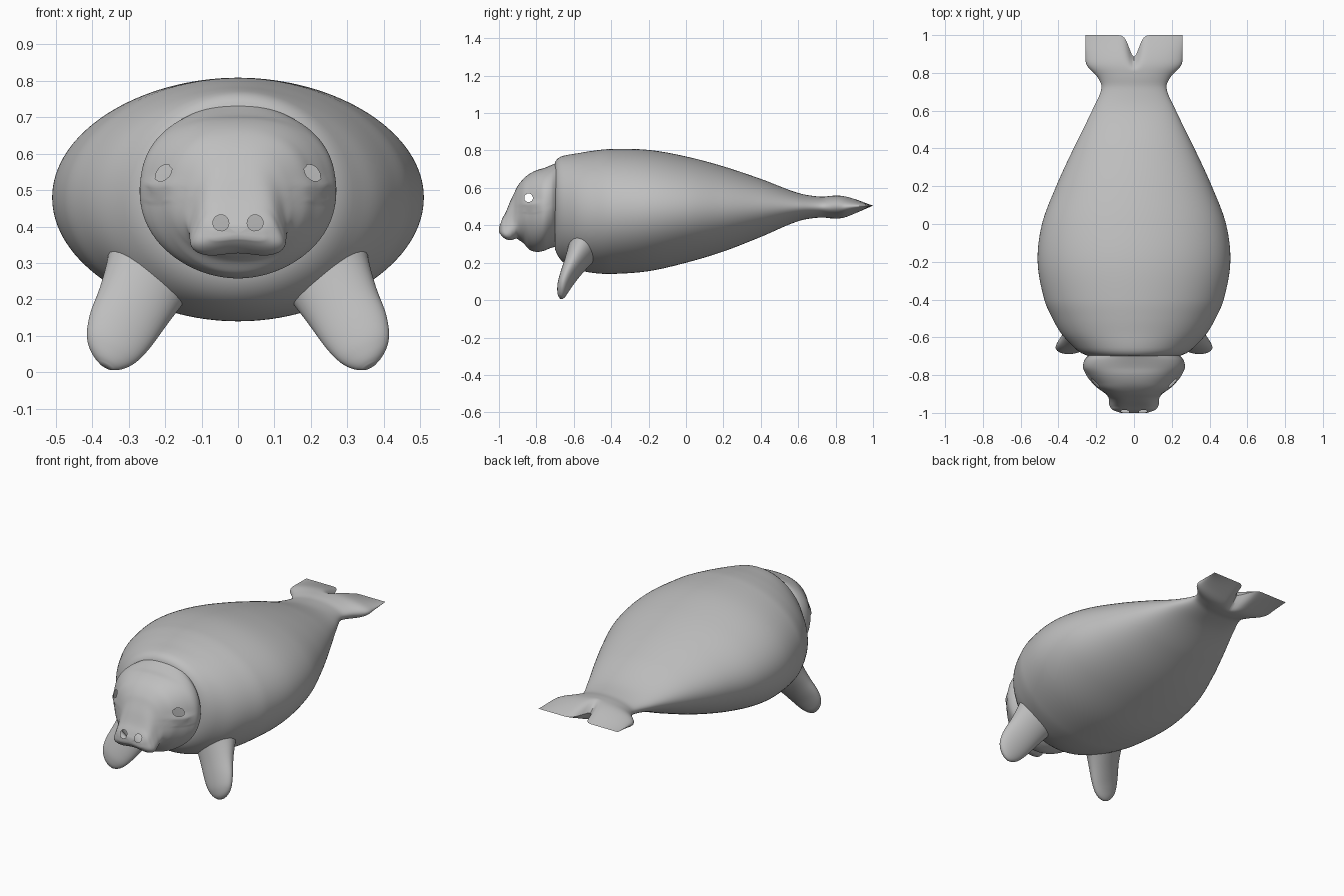
import bpy, bmesh, math
from mathutils import Vector
from mathutils.bvhtree import BVHTree

if "Cube" in bpy.data.objects:
    bpy.data.objects.remove(bpy.data.objects["Cube"])

skin = bpy.data.materials.new("grey skin")
skin.diffuse_color = (0.52, 0.52, 0.52, 1)
skin.use_nodes = True
skin.node_tree.nodes["Principled BSDF"].inputs["Base Color"].default_value = skin.diffuse_color


def resample(rows, n):
    """Smooth curve through rows, keyed on the first column."""
    def slope(i, c):
        a, b = rows[max(i - 1, 0)], rows[min(i + 1, len(rows) - 1)]
        return (b[c] - a[c]) / (b[0] - a[0])
    out = []
    for k in range(n + 1):
        y = rows[0][0] + (rows[-1][0] - rows[0][0]) * k / n
        i = 0
        while i < len(rows) - 2 and y > rows[i + 1][0]:
            i += 1
        p, q = rows[i], rows[i + 1]
        h = q[0] - p[0]
        t = (y - p[0]) / h
        row = [y]
        for c in range(1, len(p)):
            row.append((2*t**3 - 3*t**2 + 1) * p[c] + (t**3 - 2*t**2 + t) * h * slope(i, c)
                       + (3*t**2 - 2*t**3) * q[c] + (t**3 - t**2) * h * slope(i + 1, c))
        out.append(row)
    return out


def power(v, p):
    return math.copysign(abs(v) ** (2 / p), v)


def loft(rings, cap_start=False, cap_end=False):
    bm = bmesh.new()
    vr = [[bm.verts.new(p) for p in r] for r in rings]
    n = len(vr[0])
    for a, b in zip(vr, vr[1:]):
        for i in range(n):
            j = (i + 1) % n
            bm.faces.new((a[i], a[j], b[j], b[i]))
    for on, r in ((cap_start, vr[0]), (cap_end, vr[-1])):
        if on:
            c = bm.verts.new(sum((v.co for v in r), Vector()) / n)
            for i in range(n):
                bm.faces.new((r[i], r[(i + 1) % n], c))
    bmesh.ops.remove_doubles(bm, verts=bm.verts[:], dist=1e-5)
    bmesh.ops.recalc_face_normals(bm, faces=bm.faces[:])
    return bm


def finish(bm, name, angle=50):
    me = bpy.data.meshes.new(name)
    bm.to_mesh(me)
    bm.free()
    ob = bpy.data.objects.new(name, me)
    bpy.context.collection.objects.link(ob)
    me.materials.append(skin)
    bpy.ops.object.select_all(action='DESELECT')
    ob.select_set(True)
    bpy.context.view_layer.objects.active = ob
    bpy.ops.object.shade_smooth_by_angle(angle=math.radians(angle))
    return ob


# Body with tail: y, half width, top, bottom
body = [(-.70, .24, .74, .27), (-.68, .285, .762, .228), (-.64, .33, .775, .19), (-.58, .385, .785, .163),
        (-.5, .432, .798, .146), (-.4, .475, .808, .14), (-.2, .51, .803, .155),
        (0, .487, .768, .20), (.2, .412, .715, .26), (.4, .32, .648, .338),
        (.6, .222, .573, .422), (.72, .172, .553, .442), (.78, .195, .558, .437),
        (.84, .25, .558, .438), (.9, .257, .543, .46), (1.0, .257, .505, .505)]
N = 128


def body_point(y, hw, top, bot, t):
    x = hw * math.cos(t)
    z = (top + bot) / 2 + (top - bot) / 2 * math.sin(t)
    if y > .8:  # tail notch
        y = .8 + (y - .8) * (1 - .575 * math.exp(-(x / .035) ** 2))
    return x, y, z


rings = [[body_point(*s, 2 * math.pi * i / N) for i in range(N)] for s in resample(body, 110)]
finish(loft(rings, cap_start=True), "body")

# Head: y, half width, top, bottom, upward taper, squareness
head = [(-1.0, .075, .40, .352, .2, 3), (-.985, .125, .432, .335, .3, 3.4), (-.965, .147, .468, .32, .4, 3.6),
        (-.94, .154, .528, .312, .42, 3.4), (-.92, .155, .57, .315, .34, 3.0),
        (-.90, .165, .61, .322, .2, 2.6), (-.87, .193, .648, .305, .06, 2.4), (-.84, .213, .673, .272, 0, 2.3),
        (-.80, .245, .694, .258, 0, 2.3), (-.76, .268, .706, .264, 0, 2.3),
        (-.72, .262, .722, .28, 0, 2.2), (-.69, .235, .735, .285, 0, 2.1)]


def head_point(y, hw, top, bot, k, p, t):
    c, s = math.cos(t), math.sin(t)
    q = p + .2 if s > 0 else p - .3
    x, u = hw * power(c, q), power(s, q)
    z = (top + bot) / 2 + (top - bot) / 2 * u
    x *= 1 - k * (u + 1) / 2
    # fold under the eye
    near = math.exp(-((y + .83) / .05) ** 2) * abs(c)
    bulge = .012 * math.exp(-((z - .51) / .02) ** 2) - .012 * math.exp(-((z - .485) / .012) ** 2)
    x += math.copysign(near * bulge, c)
    # upper lip arch between the two lobes
    if s < 0 and y < -.89:
        z += .015 * math.exp(-(x / .07) ** 2) * -u * min(1, (-.89 - y) / .03)
    return x, y, z


rings = [[head_point(*s, 2 * math.pi * i / N) for i in range(N)] for s in resample(head, 80)]
bm = loft(rings, cap_start=True)

# Eye and nostril openings
tree = BVHTree.FromBMesh(bm)
holes = [((0, -.842, .547), 0, .023), ((-.047, 0, .41), 1, .022), ((.047, 0, .41), 1, .022)]


def radial(co, centre, axis):
    d = co - Vector(centre)
    d[axis] = 0
    return d


for centre, axis, r in holes:
    def inside(co):
        return (axis == 0 or co.y < -.92) and radial(co, centre, axis).length < r
    gone = [f for f in bm.faces if inside(f.calc_center_median())]
    bmesh.ops.delete(bm, geom=gone, context='FACES')
    for v in bm.verts:
        d = radial(v.co, centre, axis)
        if v.is_boundary and d.length < 2 * r and (axis == 0 or v.co.y < -.92):
            goal = v.co + d.normalized() * (r - d.length)
            v.co = tree.find_nearest(goal)[0]
finish(bm, "head", 60)

# Front flippers: centre x, y, z, half width, half thickness
flipper = [(.19, -.49, .37, .165, .115), (.22, -.525, .315, .145, .10), (.25, -.56, .255, .122, .078),
           (.285, -.60, .185, .106, .057), (.32, -.635, .12, .096, .043),
           (.342, -.655, .075, .082, .035), (.354, -.664, .047, .064, .028),
           (.360, -.669, .028, .042, .02), (.362, -.671, .016, .02, .01)]
wide = Vector((.88, 0, .47)).normalized()
thick = Vector((.11, -.13, -.21)).cross(wide).normalized()
rows = resample([(i, *f) for i, f in enumerate(flipper)], 32)
for side, label in ((1, "left"), (-1, "right")):
    rings = []
    for _, x, y, z, a, b in rows:
        ring = []
        for i in range(40):
            t = 2 * math.pi * i / 40
            p = Vector((x, y, z)) + wide * a * math.cos(t) + thick * b * math.sin(t)
            ring.append((p.x * side, p.y, p.z))
        rings.append(ring)
    finish(loft(rings, cap_end=True), label + "_flipper", 60)
